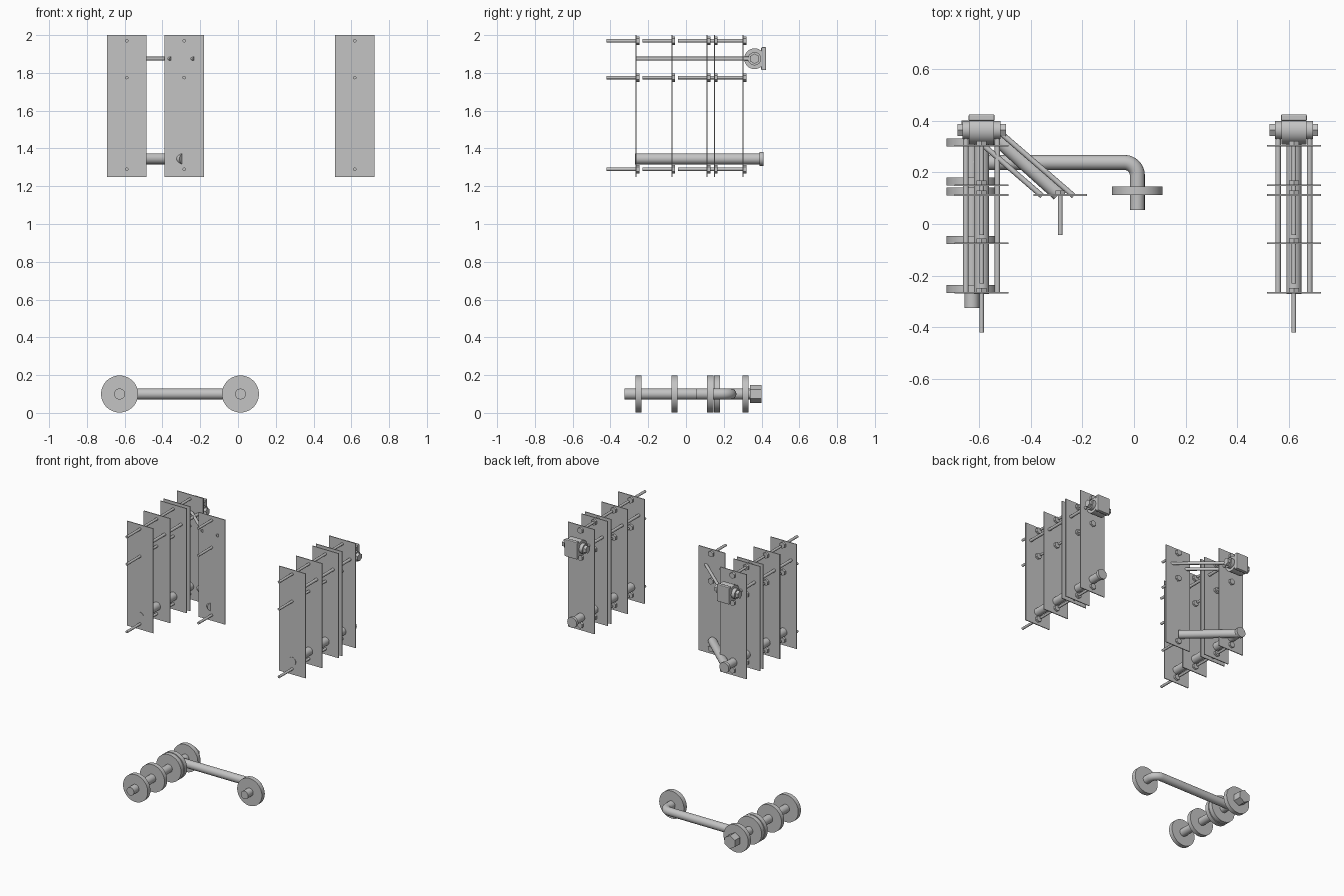
import bpy, bmesh, math
from mathutils import Vector, Matrix

cube = bpy.data.objects.get("Cube")
if cube:
    bpy.data.objects.remove(cube, do_unlink=True)

grey = bpy.data.materials.new("steel_grey")
grey.use_nodes = True
grey.diffuse_color = (0.55, 0.55, 0.55, 1)
grey.node_tree.nodes["Principled BSDF"].inputs["Base Color"].default_value = (0.55, 0.55, 0.55, 1)


def finish(bm, name):
    mesh = bpy.data.meshes.new(name)
    bm.to_mesh(mesh)
    bm.free()
    mesh.materials.append(grey)
    obj = bpy.data.objects.new(name, mesh)
    bpy.context.collection.objects.link(obj)
    return obj


def smooth(obj):
    bpy.ops.object.select_all(action="DESELECT")
    obj.select_set(True)
    bpy.context.view_layer.objects.active = obj
    bpy.ops.object.shade_smooth_by_angle(angle=math.radians(35))


def box(name, center, size):
    bm = bmesh.new()
    bmesh.ops.create_cube(bm, size=1, matrix=Matrix.Translation(center) @ Matrix.Diagonal((*size, 1)))
    return finish(bm, name)


def rod(name, a, b, radius, sides=32):
    """Closed cylinder or prism from point a to point b."""
    a, b = Vector(a), Vector(b)
    turn = (b - a).to_track_quat("Z", "Y").to_matrix().to_4x4()
    bm = bmesh.new()
    bmesh.ops.create_cone(bm, cap_ends=True, segments=sides, radius1=radius, radius2=radius,
                          depth=(b - a).length, matrix=Matrix.Translation((a + b) / 2) @ turn)
    obj = finish(bm, name)
    if sides > 8:
        smooth(obj)
    return obj


PLATE_Y = (-0.265, -0.075, 0.112, 0.15, 0.302)
BOLT_Z = (1.97, 1.775, 1.29)
PIPE_Z, LINK_Z, HINGE_Y = 1.345, 1.875, 0.363


def panel(name, x, y):
    """Thin upright plate with three long bolts pointing forward."""
    box(name + "_plate", (x, y, 1.625), (0.208, 0.006, 0.75))
    for z in BOLT_Z:
        rod(name + "_bolt", (x, y - 0.155, z), (x, y, z), 0.009, 16)
        rod(name + "_bolt_head", (x, y, z), (x, y + 0.018, z), 0.022, 6)


def hinge(name, x):
    """Round clamp block with a back pad and a cross bolt."""
    rod(name + "_barrel", (x - 0.048, HINGE_Y, LINK_Z), (x + 0.048, HINGE_Y, LINK_Z), 0.055)
    box(name + "_neck", (x, 0.385, LINK_Z), (0.096, 0.04, 0.07))
    pad = box(name + "_back_pad", (x, 0.411, LINK_Z), (0.1, 0.026, 0.122))
    bevel = pad.modifiers.new("soft_edges", "BEVEL")
    bevel.width, bevel.segments = 0.005, 2
    for side in (-1, 1):
        for part, near, far, radius, sides in (("rod_eye", 0.048, 0.073, 0.035, 32),
                                               ("nut", 0.073, 0.094, 0.027, 6)):
            rod(name + "_" + part, (x + side * near, HINGE_Y, LINK_Z),
                (x + side * far, HINGE_Y, LINK_Z), radius, sides)


# Two banks of plates, each carried by a pipe and a pair of link rods
for bank, x in (("right_bank", -0.589), ("left_bank", 0.618)):
    for y in PLATE_Y:
        panel(bank, x, y)
    rod(bank + "_pipe", (x, -0.27, PIPE_Z), (x, 0.395, PIPE_Z), 0.029)
    rod(bank + "_pipe_cap", (x, 0.39, PIPE_Z), (x, 0.41, PIPE_Z), 0.037)
    hinge(bank + "_hinge", x)
    for side in (-1, 1):
        rod(bank + "_link_rod", (x + side * 0.061, -0.268, LINK_Z),
            (x + side * 0.061, HINGE_Y, LINK_Z), 0.0105, 16)

# Side panel held by diagonal arms
panel("side_panel", -0.285, 0.112)
rod("side_panel_pipe", (-0.589, 0.385, PIPE_Z), (-0.29, 0.116, PIPE_Z), 0.029)
for side in (-1, 1):
    x = side * 0.061
    rod("side_panel_link_rod", (x - 0.589, HINGE_Y, LINK_Z), (x - 0.294, 0.108, LINK_Z), 0.0105, 16)

# Lower axle with discs and an end nut
AXLE_X, AXLE_Z, DISC_R = -0.627, 0.1, 0.098
rod("axle", (AXLE_X, -0.325, AXLE_Z), (AXLE_X, 0.35, AXLE_Z), 0.029)
rod("axle_nut", (AXLE_X, 0.34, AXLE_Z), (AXLE_X, 0.4, AXLE_Z), 0.047, 6)
for y in PLATE_Y:
    rod("axle_disc", (AXLE_X, y - 0.002, AXLE_Z), (AXLE_X, y + 0.029, AXLE_Z), DISC_R, 48)

# Bent side arm ending in one more disc
ARM_X, ARM_Y, BEND = 0.013, 0.238, 0.05
path = [(AXLE_X, ARM_Y)]
for i in range(9):
    t = math.radians(90 - 90 * i / 8)
    path.append((ARM_X - BEND + BEND * math.cos(t), ARM_Y - BEND + BEND * math.sin(t)))
path.append((ARM_X, 0.055))
curve = bpy.data.curves.new("bent_arm", "CURVE")
curve.dimensions = "3D"
curve.bevel_depth, curve.bevel_resolution, curve.use_fill_caps = 0.029, 6, True
spline = curve.splines.new("POLY")
spline.points.add(len(path) - 1)
for point, (x, y) in zip(spline.points, path):
    point.co = (x, y, AXLE_Z, 1)
curve.materials.append(grey)
arm = bpy.data.objects.new("bent_arm", curve)
bpy.context.collection.objects.link(arm)
bpy.ops.object.select_all(action="DESELECT")
arm.select_set(True)
bpy.context.view_layer.objects.active = arm
bpy.ops.object.convert(target="MESH")
smooth(bpy.context.view_layer.objects.active)
rod("arm_disc", (ARM_X, 0.112, AXLE_Z), (ARM_X, 0.145, AXLE_Z), DISC_R, 48)
